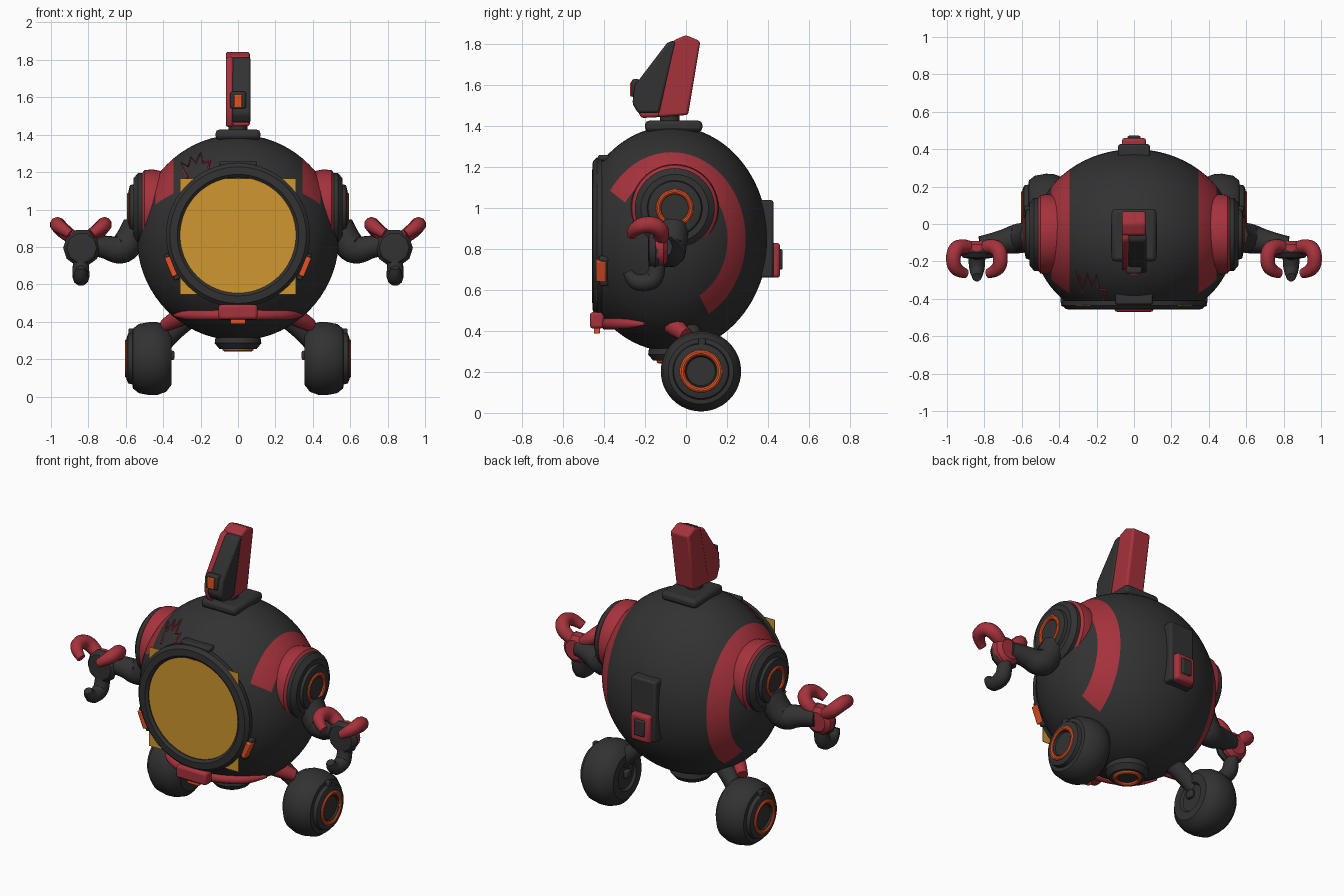
import bpy, bmesh
from math import sin, cos, pi, radians, degrees, atan2, sqrt, asin
from mathutils import Vector, Matrix

if "Cube" in bpy.data.objects:
    bpy.data.objects.remove(bpy.data.objects["Cube"], do_unlink=True)


def material(name, rgb):
    m = bpy.data.materials.new(name)
    m.use_nodes = True
    m.diffuse_color = (*rgb, 1)
    m.node_tree.nodes["Principled BSDF"].inputs["Base Color"].default_value = (*rgb, 1)
    return m


DARK = material("charcoal", (0.032, 0.032, 0.033))
RED = material("crimson", (0.38, 0.032, 0.045))
ORANGE = material("orange_glow", (0.78, 0.085, 0.018))
GOLD = material("gold_glass", (0.63, 0.31, 0.03))


def finish(ob, bevel=0.0, angle=35):
    bpy.ops.object.select_all(action="DESELECT")
    ob.select_set(True)
    bpy.context.view_layer.objects.active = ob
    if bevel:
        mod = ob.modifiers.new("bevel", "BEVEL")
        mod.width, mod.segments = bevel, 2
    bpy.ops.object.shade_smooth_by_angle(angle=radians(angle))
    return ob


def add_mesh(name, bm, mat, bevel=0.0):
    bmesh.ops.remove_doubles(bm, verts=bm.verts, dist=1e-5)
    bmesh.ops.recalc_face_normals(bm, faces=bm.faces)
    me = bpy.data.meshes.new(name)
    bm.to_mesh(me)
    bm.free()
    me.materials.append(mat)
    ob = bpy.data.objects.new(name, me)
    bpy.context.collection.objects.link(ob)
    return finish(ob, bevel)


def lathe(name, profile, mat, loc, axis, n=48, closed=False):
    """Spin (radius, height) points around an axis through loc."""
    bm = bmesh.new()
    turn = Vector((0, 0, 1)).rotation_difference(Vector(axis))
    rings = [[bm.verts.new(turn @ Vector((r * cos(2 * pi * i / n), r * sin(2 * pi * i / n), h)) + Vector(loc))
              for i in range(n)] for r, h in profile]
    pairs = list(zip(rings, rings[1:]))
    if closed:
        pairs.append((rings[-1], rings[0]))
    for a, b in pairs:
        for i in range(n):
            j = (i + 1) % n
            bm.faces.new((a[i], a[j], b[j], b[i]))
    return add_mesh(name, bm, mat)


def torus(name, major, minor, mat, loc, axis):
    pts = [(major + minor * cos(pi * k / 5), minor * sin(pi * k / 5)) for k in range(10)]
    return lathe(name, pts, mat, loc, axis, closed=True)


def box(name, size, loc, mat, bevel=0.01, rot=None):
    bm = bmesh.new()
    m = Matrix.Translation(loc) @ (rot or Matrix()) @ Matrix.Diagonal((*size, 1))
    bmesh.ops.create_cube(bm, size=1, matrix=m)
    return add_mesh(name, bm, mat, bevel)


def prism(name, outline, x0, x1, mat, bevel=0.01):
    """Extrude a (y, z) outline from x0 to x1."""
    bm = bmesh.new()
    face = bm.faces.new([bm.verts.new((x0, y, z)) for y, z in outline])
    ext = bmesh.ops.extrude_face_region(bm, geom=[face])["geom"]
    bmesh.ops.translate(bm, vec=(x1 - x0, 0, 0), verts=[v for v in ext if isinstance(v, bmesh.types.BMVert)])
    return add_mesh(name, bm, mat, bevel)


def tube(name, points, radii, mat, smooth=True, sides=3):
    cu = bpy.data.curves.new(name, "CURVE")
    cu.dimensions, cu.bevel_depth, cu.bevel_resolution, cu.use_fill_caps = "3D", 1.0, sides, True
    sp = cu.splines.new("NURBS" if smooth else "POLY")
    sp.points.add(len(points) - 1)
    for p, co, r in zip(sp.points, points, radii):
        p.co, p.radius = (*co, 1), r
    if smooth:
        sp.use_endpoint_u, sp.order_u, sp.resolution_u = True, 3, 5
    cu.materials.append(mat)
    ob = bpy.data.objects.new(name, cu)
    bpy.context.collection.objects.link(ob)
    bpy.ops.object.select_all(action="DESELECT")
    ob.select_set(True)
    bpy.context.view_layer.objects.active = ob
    bpy.ops.object.convert(target="MESH")
    return finish(bpy.context.object, angle=50)


# Body: ellipsoid with poles on x, flat front, red band on each side
CX, CY, CZ = 0.54, -0.07, 0.85
RY, RZ = 0.47, 0.55
BAND_IN, BAND_OUT = 0.345, 0.44
tilts = sorted([pi * (k / 36 - 0.5) for k in range(37)]
               + [s * asin(x / CX) for s in (-1, 1) for x in (BAND_IN, BAND_OUT)])
body = lathe("body", [(cos(t), CX * sin(t)) for t in tilts], DARK, (0, 0, 0), (1, 0, 0), 96)
body.data.transform(Matrix.Translation((0, CY, CZ)) @ Matrix.Diagonal((1, RY, RZ, 1)))
body.data.materials.append(RED)
for f in body.data.polygons:
    c = f.center
    a = degrees(atan2((c.z - CZ) / RZ, (c.y - CY) / RY))
    f.material_index = int(BAND_IN < abs(c.x) < BAND_OUT and -60 < a < 145)
bm = bmesh.new()
bm.from_mesh(body.data)
cut = bmesh.ops.bisect_plane(bm, geom=bm.verts[:] + bm.edges[:] + bm.faces[:],
                             plane_co=(0, -0.425, 0), plane_no=(0, -1, 0), clear_outer=True)
bmesh.ops.holes_fill(bm, edges=[e for e in cut["geom_cut"] if isinstance(e, bmesh.types.BMEdge)])
bm.to_mesh(body.data)
bm.free()


def skin(x, z, lift=0.0):
    """Point on the front of the body."""
    return (x, CY - lift - RY * sqrt(max(0, 1 - (x / CX) ** 2 - ((z - CZ) / RZ) ** 2)), z)


# Window: square pane behind a round rim
box("window_pane", (0.62, 0.004, 0.62), (0, -0.436, 0.855), GOLD, 0)
lathe("window_rim", [(0.31, 0), (0.385, 0), (0.385, 0.025), (0.365, 0.045), (0.325, 0.048), (0.31, 0.035)],
      DARK, (0, -0.41, 0.863), (0, -1, 0), 64, closed=True)
box("brow_bar", (0.2, 0.06, 0.03), (0, -0.4, 1.245), DARK)

# Painted zigzag on the forehead
zigzag = [(-.27, 1.17), (-.305, 1.25), (-.265, 1.23), (-.25, 1.28), (-.225, 1.25),
          (-.2, 1.3), (-.185, 1.25), (-.15, 1.26), (-.165, 1.19)]
tube("forehead_stripe", [skin(x, z) for x, z in zigzag], [0.007] * 9, RED, smooth=False, sides=1)

# Chin bumper
arc = [radians(-66 + 12 * k) for k in range(12)]
tube("chin_bar", [(0.37 * sin(a), CY - 0.325 * cos(a), 0.435) for a in arc],
     [0.008, 0.022] + [0.028] * 8 + [0.022, 0.008], RED)
box("chin_block", (0.21, 0.07, 0.08), (0, -0.435, 0.452), RED, 0.015)
box("chin_lamp", (0.08, 0.03, 0.03), (0, -0.435, 0.402), ORANGE, 0.005)

# Belly lamp
lathe("belly_hub", [(0, 0), (0.12, 0), (0.125, 0.035), (0.1, 0.065), (0, 0.065)], DARK, (0, -0.06, 0.32), (0, 0, -1))
torus("belly_lamp", 0.07, 0.014, ORANGE, (0, -0.06, 0.255), (0, 0, 1))

# Back panel
box("back_panel", (0.17, 0.09, 0.38), (0, 0.382, 0.85), DARK, 0.012)
box("back_latch", (0.13, 0.06, 0.17), (0, 0.43, 0.745), RED, 0.015)
box("back_latch_inset", (0.07, 0.05, 0.1), (0, 0.447, 0.75), DARK, 0.008)

# Head fin on its base
box("fin_base", (0.24, 0.28, 0.055), (0, -0.06, 1.4), DARK, 0.02)
tube("fin_post", [(0, -0.08, 1.4), (0, -0.08, 1.48)], [0.05, 0.05], DARK, smooth=False)
rear = [(-0.06, 1.82), (0, 1.845), (0.07, 1.815), (0.01, 1.455), (-0.14, 1.445)]
prism("fin_rear", rear, -0.065, 0.063, RED, 0.012)
front = [(-0.05, 1.815), (-0.09, 1.81), (-0.25, 1.6), (-0.262, 1.51), (-0.235, 1.465), (-0.13, 1.465)]
prism("fin_front", front, -0.03, 0.068, DARK, 0.012)
side = [(-0.05, 1.82), (-0.09, 1.81), (-0.24, 1.6), (-0.25, 1.51), (-0.22, 1.44), (-0.12, 1.445)]
prism("fin_side", side, -0.065, -0.025, RED, 0.012)
box("fin_lamp_mount", (0.085, 0.04, 0.09), (0, -0.245, 1.585), DARK)
box("fin_lamp", (0.045, 0.04, 0.07), (0, -0.253, 1.58), ORANGE, 0.005)

# Mirrored parts
for s, tag in ((1, "left"), (-1, "right")):
    out = (s, 0, 0)

    def at(x, y, z):
        return (s * x, y, z)

    # Slanted lamp beside the window
    tilt = Matrix.Rotation(s * radians(22), 4, "Y")
    box(tag + "_cheek_mount", (0.04, 0.05, 0.15), at(0.35, -0.4, 0.695), DARK, 0.01, tilt)
    box(tag + "_cheek_lamp", (0.03, 0.05, 0.11), at(0.358, -0.415, 0.695), ORANGE, 0.006, tilt)

    # Shoulder
    hub = at(0, -0.055, 1.0)
    lathe(tag + "_shoulder_collar", [(0.2, 0.38), (0.215, 0.46), (0.21, 0.5), (0.18, 0.525), (0, 0.525)], RED, hub, out)
    lathe(tag + "_shoulder_cap", [(0.17, 0.5), (0.195, 0.51), (0.195, 0.535), (0.165, 0.56), (0.135, 0.56),
                                  (0.13, 0.578), (0.1, 0.585), (0, 0.57)], DARK, hub, out)
    torus(tag + "_shoulder_lamp", 0.08, 0.013, ORANGE, at(0.58, -0.055, 1.0), out)

    # Arm
    tube(tag + "_arm", [at(0.54, -0.06, 0.92), at(0.575, -0.07, 0.83), at(0.63, -0.08, 0.775),
                        at(0.72, -0.1, 0.805), at(0.82, -0.12, 0.81)], [0.075, 0.08, 0.08, 0.06, 0.055], DARK)
    lathe(tag + "_elbow", [(0.07 * sin(pi * k / 8), -0.07 * cos(pi * k / 8)) for k in range(9)], DARK,
          at(0.61, -0.075, 0.785), out, 20)

    # Hand
    lathe(tag + "_hand_back", [(0, 0), (0.06, 0), (0.085, 0.02), (0.09, 0.06), (0, 0.06)], RED,
          at(0.84, -0.09, 0.8), (0, -1, 0), 16)
    palm = lathe(tag + "_palm", [(0, 0), (0.09, 0), (0.1, 0.02), (0.08, 0.05), (0.05, 0.055), (0, 0.04)], DARK,
                 at(0.835, -0.13, 0.795), (0, -1, 0), 10)
    for k, which in ((1, "outer"), (-1, "inner")):
        path = [(0.03, -.13, .84), (0.09, -.11, .88), (0.13, -.16, .925), (0.12, -.25, .91), (0.06, -.265, .87)]
        tube(f"{tag}_{which}_finger", [at(0.84 + k * x, y, z) for x, y, z in path],
             [0.035, 0.042, 0.042, 0.038, 0.026], RED)
    tube(tag + "_thumb", [at(0.84, -0.14, 0.77), at(0.84, -0.14, 0.67), at(0.84, -0.18, 0.635),
                          at(0.84, -0.26, 0.635), at(0.84, -0.285, 0.69)], [0.04, 0.045, 0.046, 0.04, 0.025], DARK)

    # Leg strut with red fairing
    tube(tag + "_leg", [at(0.22, 0, 0.45), at(0.34, 0.03, 0.37), at(0.43, 0.07, 0.24)], [0.06, 0.05, 0.045], DARK)
    tube(tag + "_leg_fairing", [at(0.25, -0.09, 0.46), at(0.32, -0.06, 0.42), at(0.39, 0, 0.38)],
         [0.06, 0.05, 0.035], RED)

    # Wheel
    lathe(tag + "_wheel", [(0, 0.37), (0.08, 0.37), (0.09, 0.355), (0.14, 0.355), (0.178, 0.385), (0.194, 0.43),
                           (0.196, 0.47), (0.185, 0.53), (0.16, 0.562), (0.138, 0.565), (0.133, 0.588),
                           (0.11, 0.596), (0.075, 0.596), (0.07, 0.585), (0, 0.585)], DARK, at(0, 0.073, 0.203), out)
    torus(tag + "_wheel_lamp", 0.091, 0.014, ORANGE, at(0.592, 0.073, 0.203), out)
    box(tag + "_wheel_tab", (0.03, 0.035, 0.04), at(0.57, 0.078, 0.345), DARK, 0.006)
    box(tag + "_wheel_axle", (0.03, 0.05, 0.05), at(0.355, 0.073, 0.22), DARK, 0.01)
